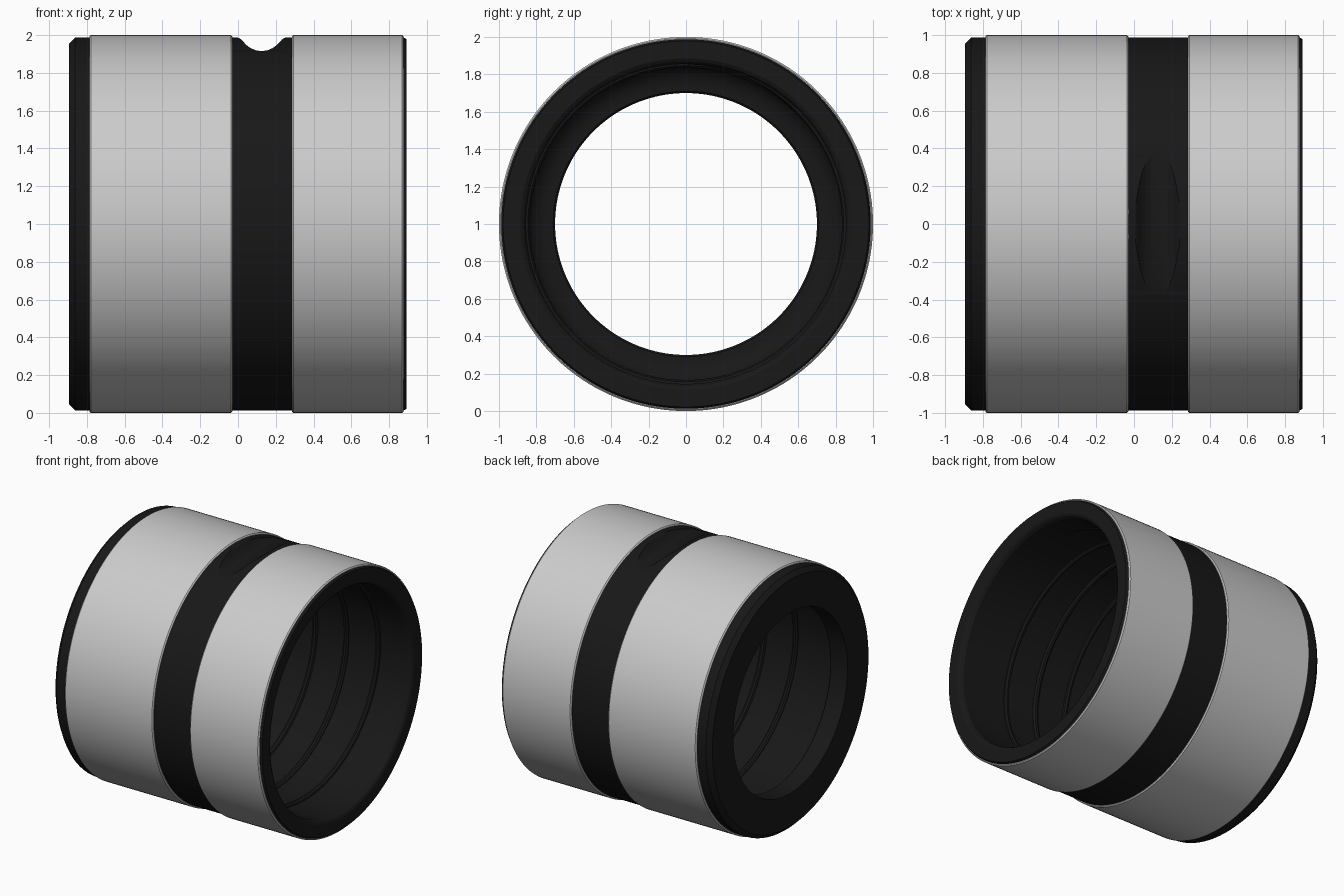
import bpy, bmesh
from math import cos, sin, pi, radians

if "Cube" in bpy.data.objects:
    bpy.data.objects.remove(bpy.data.objects["Cube"])

SEG = 160
black = bpy.data.materials.new("black_plastic")
black.diffuse_color = (0.009, 0.009, 0.009, 1)
black.use_nodes = True
black.node_tree.nodes["Principled BSDF"].inputs["Base Color"].default_value = black.diffuse_color


def make(name, bm, mat=None):
    bmesh.ops.recalc_face_normals(bm, faces=bm.faces)
    me = bpy.data.meshes.new(name)
    bm.to_mesh(me)
    bm.free()
    ob = bpy.data.objects.new(name, me)
    bpy.context.collection.objects.link(ob)
    if mat:
        me.materials.append(mat)
    return ob


def activate(ob):
    bpy.ops.object.select_all(action='DESELECT')
    ob.select_set(True)
    bpy.context.view_layer.objects.active = ob


def smooth(ob):
    activate(ob)
    bpy.ops.object.shade_smooth_by_angle(angle=radians(28))


def lathe(name, profile, mat=None):
    """Revolve a closed (x, radius) profile about the x axis at z = 1."""
    bm = bmesh.new()
    rings = []
    for i in range(SEG):
        a = 2 * pi * i / SEG
        rings.append([bm.verts.new((x, r * sin(a), 1 + r * cos(a))) for x, r in profile])
    n = len(profile)
    for i in range(SEG):
        p, q = rings[i], rings[(i + 1) % SEG]
        for j in range(n):
            k = (j + 1) % n
            bm.faces.new((p[j], p[k], q[k], q[j]))
    return make(name, bm, mat)


# Inner body: outer chamfers, rounded mouth, filleted lip at the left end
fillet = [(-0.62 - 0.12 * sin(t * pi / 12), 0.735 + 0.12 * cos(t * pi / 12)) for t in range(7)]
body = lathe("body", [
    (-0.895, 0.955), (-0.862, 0.988), (0.876, 0.988), (0.893, 0.978),
    (0.893, 0.885), (0.883, 0.868), (0.86, 0.855), *fillet,
    (-0.74, 0.71), (-0.75, 0.70), (-0.895, 0.70)], black)

# Curved notch across the top of the groove
half = [(0, .915), (.03, .919), (.06, .932), (.08, .947), (.095, .963),
        (.108, .977), (.12, .985), (.135, .9885)]
outline = [(-x, z) for x, z in reversed(half[1:])] + half + [(.135, 1.1), (-.135, 1.1)]
bm = bmesh.new()
face = bm.faces.new([bm.verts.new((0.125 + x, -0.7, 1 + z)) for x, z in outline])
ext = bmesh.ops.extrude_face_region(bm, geom=[face])
bmesh.ops.translate(bm, vec=(0, 1.4, 0),
                    verts=[v for v in ext["geom"] if isinstance(v, bmesh.types.BMVert)])
cutter = make("notch_cutter", bm)
mod = body.modifiers.new("notch", 'BOOLEAN')
mod.operation, mod.object, mod.solver = 'DIFFERENCE', cutter, 'EXACT'
activate(body)
bpy.ops.object.modifier_apply(modifier="notch")
bpy.data.objects.remove(cutter)
smooth(body)

# Two grey outer sleeves with small edge chamfers
for name, a, b in (("wide_sleeve", -0.787, -0.03), ("narrow_sleeve", 0.285, 0.877)):
    c = 0.008
    smooth(lathe(name, [(a, 0.975), (a, 1 - c), (a + c, 1), (b - c, 1), (b, 1 - c), (b, 0.975)]))

# Helical thread ridge inside the bore, tapered at both ends
turns, per = 4, 64
cu = bpy.data.curves.new("thread_ridge", 'CURVE')
cu.dimensions = '3D'
cu.bevel_depth = 0.022
cu.bevel_resolution = 2
sp = cu.splines.new('POLY')
count = turns * per + 1
sp.points.add(count - 1)
for i, p in enumerate(sp.points):
    a = 2 * pi * i / per
    p.co = (0.67 - 0.27 * i / per, 0.857 * sin(a), 1 + 0.857 * cos(a), 1)
    p.radius = min(1, 0.1 + min(i, count - 1 - i) / 10)
thread = bpy.data.objects.new("thread_ridge", cu)
bpy.context.collection.objects.link(thread)
cu.materials.append(black)
activate(thread)
bpy.ops.object.convert(target='MESH')
smooth(bpy.context.object)
